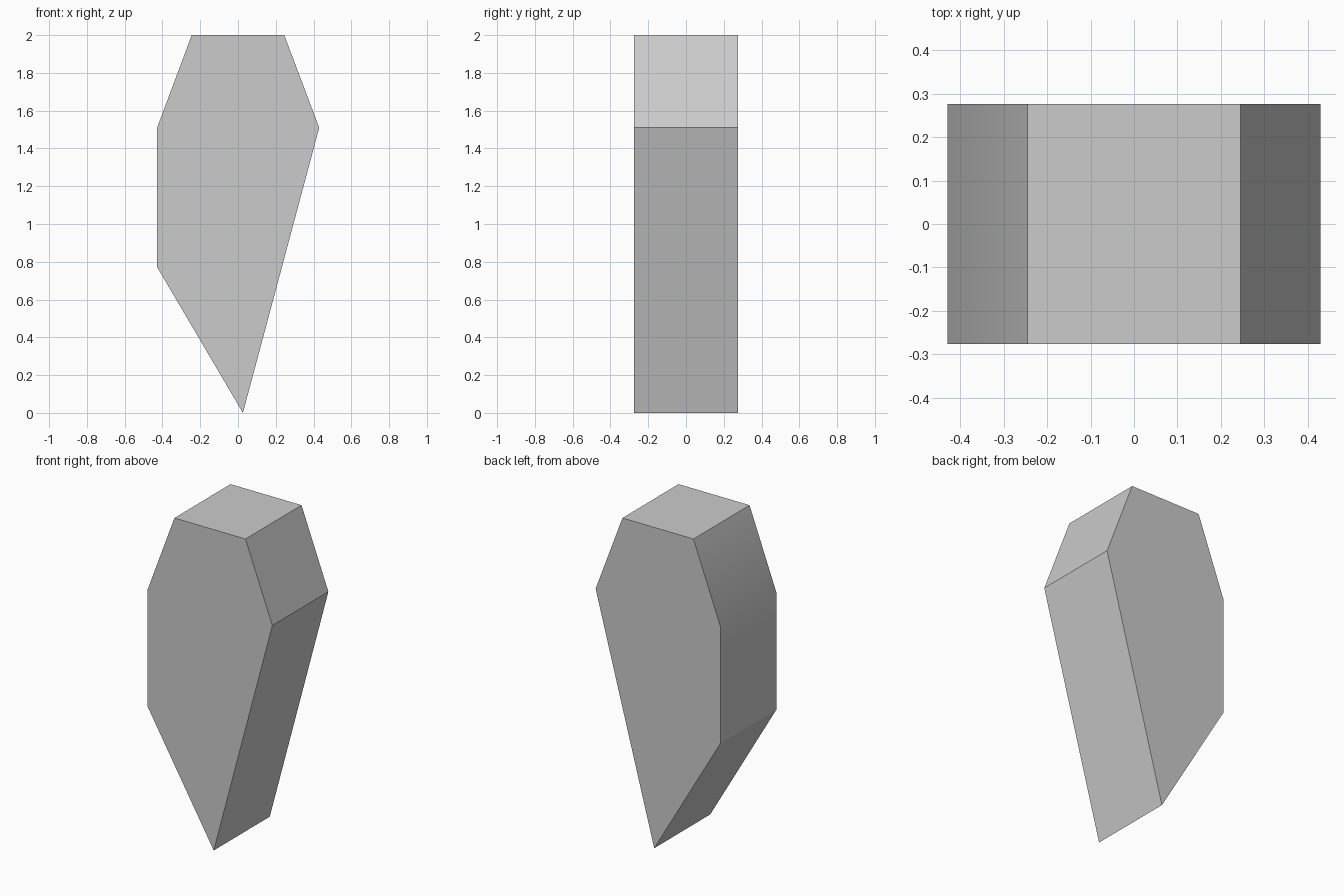
import bpy, bmesh, math

cube = bpy.data.objects.get("Cube")
if cube:
    bpy.data.objects.remove(cube, do_unlink=True)

# Plain grey material
grey = bpy.data.materials.new("light grey")
grey.use_nodes = True
color = (0.6, 0.6, 0.6, 1)
grey.diffuse_color = color
grey.node_tree.nodes["Principled BSDF"].inputs["Base Color"].default_value = color

# Tapered outline in x, z, extruded through the depth
DEPTH = 0.552
outline = [(0.026, 0), (0.43, 1.51), (0.245, 2), (-0.245, 2), (-0.43, 1.505), (-0.43, 0.775)]

bm = bmesh.new()
front = bm.faces.new([bm.verts.new((x, -DEPTH / 2, z)) for x, z in outline])
extruded = bmesh.ops.extrude_face_region(bm, geom=[front], use_keep_orig=True)
back = [v for v in extruded["geom"] if isinstance(v, bmesh.types.BMVert)]
bmesh.ops.translate(bm, verts=back, vec=(0, DEPTH, 0))
bmesh.ops.recalc_face_normals(bm, faces=bm.faces)
mesh = bpy.data.meshes.new("tapered_block")
bm.to_mesh(mesh)
bm.free()
mesh.materials.append(grey)

block = bpy.data.objects.new("tapered_block", mesh)
bpy.context.collection.objects.link(block)

# Soften only the shallow bend on one side
bpy.ops.object.select_all(action="DESELECT")
block.select_set(True)
bpy.context.view_layer.objects.active = block
bpy.ops.object.shade_smooth_by_angle(angle=math.radians(30))
